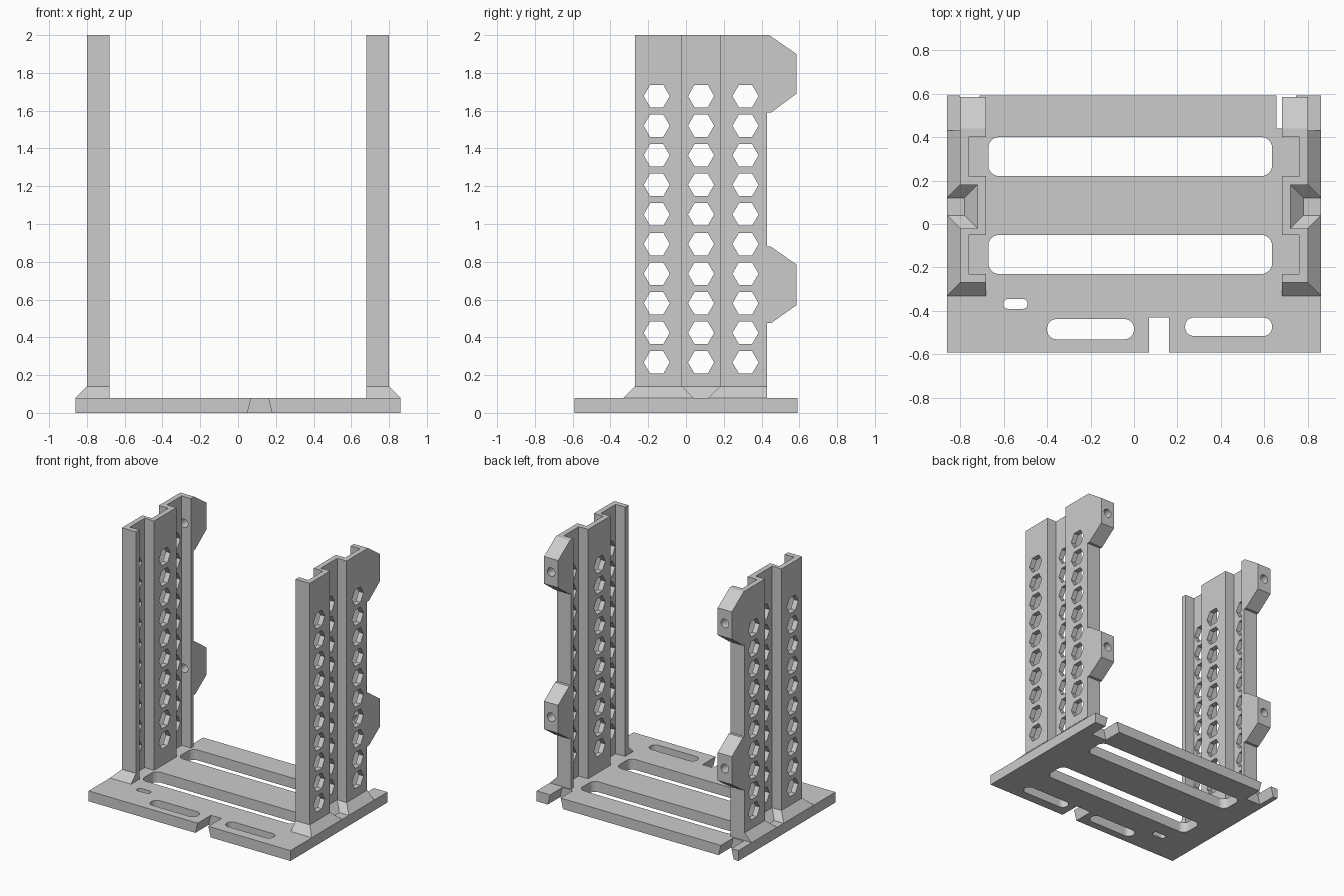
import bpy, bmesh
from math import cos, sin, pi, radians
from mathutils import Vector

cube = bpy.data.objects.get("Cube")
if cube:
    bpy.data.objects.remove(cube, do_unlink=True)

grey = bpy.data.materials.new("plain_grey")
grey.use_nodes = True
GREY = (0.6, 0.6, 0.6, 1)
grey.diffuse_color = GREY
grey.node_tree.nodes["Principled BSDF"].inputs["Base Color"].default_value = GREY


def add_loft(bm, rings):
    """Skin matching closed rings of points and cap both ends."""
    loops = [[bm.verts.new(p) for p in ring] for ring in rings]
    n = len(loops[0])
    for a, b in zip(loops, loops[1:]):
        for i in range(n):
            j = (i + 1) % n
            bm.faces.new((a[i], a[j], b[j], b[i]))
    bm.faces.new(loops[0][::-1])
    bm.faces.new(loops[-1])


def finish(bm, name):
    bmesh.ops.recalc_face_normals(bm, faces=bm.faces)
    mesh = bpy.data.meshes.new(name)
    bm.to_mesh(mesh)
    bm.free()
    mesh.materials.append(grey)
    ob = bpy.data.objects.new(name, mesh)
    bpy.context.collection.objects.link(ob)
    return ob


def boolean(ob, bm, operation):
    """Combine ob with a temporary helper solid, then drop the helper."""
    helper = finish(bm, "helper")
    helper.hide_render = True
    mod = ob.modifiers.new("boolean", "BOOLEAN")
    mod.object, mod.operation, mod.solver = helper, operation, "EXACT"
    bpy.context.view_layer.update()
    graph = bpy.context.evaluated_depsgraph_get()
    mesh = bpy.data.meshes.new_from_object(ob.evaluated_get(graph))
    ob.modifiers.clear()
    ob.data = mesh
    bpy.data.objects.remove(helper, do_unlink=True)


def rounded_rect(x0, x1, y0, y1, r, steps=6):
    corners = [(x1 - r, y1 - r), (x0 + r, y1 - r), (x0 + r, y0 + r), (x1 - r, y0 + r)]
    pts = []
    for k, (cx, cy) in enumerate(corners):
        for i in range(steps + 1):
            a = (k + i / steps) * pi / 2
            pts.append((cx + r * cos(a), cy + r * sin(a)))
    return pts


def circle(r, n, phase=0):
    return [(r * cos(2 * pi * i / n + phase), r * sin(2 * pi * i / n + phase)) for i in range(n)]


# Base plate
BASE_H, HALF_X, HALF_Y = 0.08, 0.86, 0.59
bm = bmesh.new()
outline = [(-HALF_X, -HALF_Y), (HALF_X, -HALF_Y), (HALF_X, HALF_Y), (-HALF_X, HALF_Y)]
add_loft(bm, [[(x, y, z) for x, y in outline] for z in (0, BASE_H)])
base = finish(bm, "base_plate")

# Rounded slots and dovetail notches in the base
cut = bmesh.new()
for slot in ((-0.67, 0.635, 0.22, 0.40, 0.05), (-0.67, 0.635, -0.23, -0.05, 0.05),
             (-0.60, -0.49, -0.39, -0.345, 0.02), (-0.40, 0, -0.53, -0.437, 0.044),
             (0.235, 0.635, -0.515, -0.43, 0.04)):
    add_loft(cut, [[(x, y, z) for x, y in rounded_rect(*slot)] for z in (-0.05, 0.15)])
for cx, y0, y1 in ((0.115, -0.7, -0.43), (0.70, 0.44, 0.7), (-0.755, 0.44, 0.7)):
    rings = []
    for z, w in ((-0.02, 0.07), (0.10, 0.04)):
        rings.append([(cx - w, y0, z), (cx + w, y0, z), (cx + w, y1, z), (cx - w, y1, z)])
    add_loft(cut, rings)
boolean(base, cut, "DIFFERENCE")

# Zigzag wall section: outer edge (with its flared foot) and recessed inner edge
OUTER = [(0.68, -0.27), (0.80, -0.27), (0.80, -0.02), (0.72, -0.02),
         (0.72, 0.18), (0.80, 0.18), (0.80, 0.43), (0.68, 0.43)]
FOOT = [(0.68, -0.33), (0.86, -0.33), (0.86, 0.04), (0.78, 0.04),
        (0.78, 0.12), (0.86, 0.12), (0.86, 0.43), (0.68, 0.43)]
INNER = [(0.68, 0.40), (0.76, 0.40), (0.76, 0.22), (0.68, 0.22),
         (0.68, -0.05), (0.76, -0.05), (0.76, -0.23), (0.68, -0.23)]
LUG_UPPER = [(0.43, 2.0), (0.44, 2.0), (0.585, 1.90), (0.585, 1.69), (0.45, 1.59), (0.43, 1.59)]
LUG_LOWER = [(0.43, 0.88), (0.45, 0.88), (0.585, 0.785), (0.585, 0.57), (0.45, 0.475), (0.43, 0.475)]


def side_wall(name, s):
    bm = bmesh.new()
    add_loft(bm, [[(s * x, y, z) for x, y in section + INNER]
                  for section, z in ((FOOT, BASE_H), (OUTER, 0.14), (OUTER, 2.0))])
    wall = finish(bm, name)

    # Rear mounting lugs
    lugs = bmesh.new()
    for profile in (LUG_UPPER, LUG_LOWER):
        add_loft(lugs, [[(s * x, y, z) for y, z in profile] for x in (0.68, 0.80)])
    boolean(wall, lugs, "UNION")

    # Hexagonal vents and screw holes
    cut = bmesh.new()
    for cy in (-0.155, 0.08, 0.315):
        for row in range(10):
            cz = 0.267 + row * 0.1567
            add_loft(cut, [[(s * x, cy + a, cz + b) for a, b in circle(0.069, 6)]
                           for x in (0.6, 0.9)])
    for cz in (1.795, 0.678):
        add_loft(cut, [[(s * 0.74 + a, y, cz + b) for a, b in circle(0.033, 24)]
                       for y in (0.395, 0.7)])
    boolean(wall, cut, "DIFFERENCE")
    return wall


side_wall("left_wall", 1)
side_wall("right_wall", -1)
